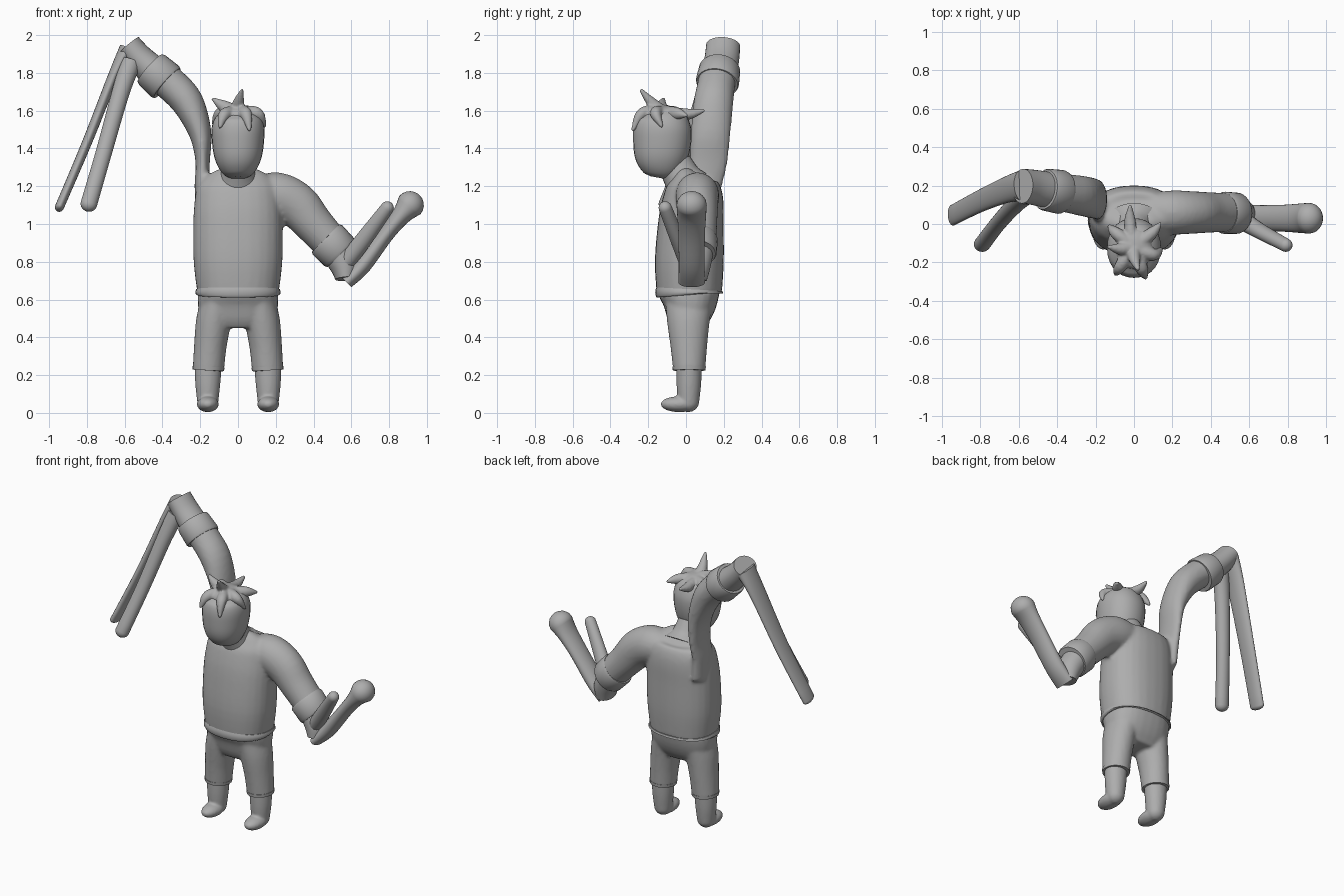
import bpy, bmesh, math
from mathutils import Vector

cube = bpy.data.objects.get("Cube")
if cube:
    bpy.data.objects.remove(cube)

grey = bpy.data.materials.new("plain grey")
grey.use_nodes = True
GREY = (0.42, 0.42, 0.42, 1)
grey.diffuse_color = GREY
grey.node_tree.nodes["Principled BSDF"].inputs["Base Color"].default_value = GREY


def spline(a, b, c, d, t):
    return 0.5 * (2*b + (c - a)*t + (2*a - 5*b + 4*c - d)*t*t + (3*b - a - 3*c + d)*t**3)


def loft(bm, rings, steps=4, round_start=False, round_end=False, power=2.0, sides=28):
    """Rings are (x, y, z, side radius, depth radius); depth follows world y."""
    keys = [Vector(r) for r in rings]
    pts = []
    for i in range(len(keys) - 1):
        a, d = keys[max(i - 1, 0)], keys[min(i + 2, len(keys) - 1)]
        pts += [spline(a, keys[i], keys[i + 1], d, s / steps) for s in range(steps)]
    pts.append(keys[-1])
    pos = [Vector(p[:3]) for p in pts]
    tan = [(pos[min(i + 1, len(pos) - 1)] - pos[max(i - 1, 0)]).normalized()
           for i in range(len(pos))]
    sections = [(pos[i], tan[i], pts[i][3], pts[i][4]) for i in range(len(pos))]

    def dome(sec, sign):
        c, t, rx, ry = sec
        h = min(rx, ry)
        return [(c + t * sign * h * math.sin(a), t, rx * math.cos(a), ry * math.cos(a))
                for a in (0.3, 0.6, 0.9, 1.2, 1.45)]
    if round_start:
        sections = dome(sections[0], -1)[::-1] + sections
    if round_end:
        sections += dome(sections[-1], 1)

    loops = []
    for c, t, rx, ry in sections:
        depth = (Vector((0, 1, 0)) - t * t.y).normalized()
        side = depth.cross(t)
        loop = []
        for k in range(sides):
            a = math.tau * k / sides
            u, v = math.cos(a), math.sin(a)
            u = math.copysign(abs(u) ** (2 / power), u)
            v = math.copysign(abs(v) ** (2 / power), v)
            loop.append(bm.verts.new(c + side * rx * u + depth * ry * v))
        loops.append(loop)
    for p, q in zip(loops, loops[1:]):
        for k in range(sides):
            n = (k + 1) % sides
            bm.faces.new((p[k], p[n], q[n], q[k]))
    bm.faces.new(loops[0][::-1])
    bm.faces.new(loops[-1])


def finish(name, bm, fuse=0, relax=6):
    bmesh.ops.recalc_face_normals(bm, faces=bm.faces)
    mesh = bpy.data.meshes.new(name)
    bm.to_mesh(mesh)
    bm.free()
    mesh.materials.append(grey)
    ob = bpy.data.objects.new(name, mesh)
    bpy.context.collection.objects.link(ob)
    bpy.ops.object.select_all(action='DESELECT')
    ob.select_set(True)
    bpy.context.view_layer.objects.active = ob
    bpy.ops.object.shade_smooth_by_angle(angle=math.radians(40))
    if fuse:
        m = ob.modifiers.new("fuse", 'REMESH')
        m.mode, m.voxel_size, m.use_smooth_shade = 'VOXEL', fuse, True
        s = ob.modifiers.new("relax", 'SMOOTH')
        s.factor, s.iterations = 0.5, relax
    return ob


def part(name, rings, **kw):
    bm = bmesh.new()
    loft(bm, rings, **kw)
    return finish(name, bm)


def slab(z, rx, front, back, x=0):
    return (x, (front + back) / 2, z, rx, (back - front) / 2)


# Shirt: trunk and both sleeves fused into one soft skin
bm = bmesh.new()
loft(bm, [slab(.63, .215, -.155, .19), slab(.8, .235, -.165, .2), slab(1, .237, -.148, .2),
          slab(1.12, .23, -.125, .2), slab(1.2, .215, -.1, .185),
          slab(1.25, .17, -.06, .15), slab(1.272, .09, -.01, .12)], power=2.3)
loft(bm, [(-.18, .1, 1.05, .04, .08), (-.19, .1, 1.2, .04, .09), (-.187, .12, 1.33, .038, .1),
          (-.2, .13, 1.48, .06, .105), (-.265, .145, 1.64, .085, .105),
          (-.35, .16, 1.735, .09, .1), (-.42, .17, 1.79, .09, .1)])
loft(bm, [(.08, .06, 1.16, .09, .1), (.2, .06, 1.155, .12, .115), (.31, .06, 1.1, .12, .11),
          (.4, .06, 1.0, .105, .105), (.51, .06, .88, .095, .1)], round_start=True)
finish("shirt", bm, fuse=.012)

# Shirt hem
part("shirt_hem", [slab(.625, .218, -.155, .19), slab(.635, .226, -.163, .197),
                   slab(.655, .222, -.158, .194)], power=2.3)

# Shorts: hips and two legs fused
bm = bmesh.new()
loft(bm, [slab(.64, .213, -.148, .182), slab(.58, .213, -.125, .165),
          slab(.5, .2, -.1, .13), slab(.45, .17, -.07, .1)], power=2.4)
for s in (-1, 1):
    loft(bm, [slab(.58, .09, -.11, .14, s * .11), slab(.48, .093, -.1, .125, s * .13),
              slab(.35, .086, -.082, .112, s * .147), slab(.225, .083, -.068, .102, s * .157)])
finish("shorts", bm, fuse=.011, relax=4)

# Shins and feet
for s, label in ((1, "left"), (-1, "right")):
    part(label + "_shorts_cuff", [slab(.225, .083, -.07, .103, s * .157),
                                  slab(.245, .085, -.072, .105, s * .156)], steps=1)
    bm = bmesh.new()
    loft(bm, [slab(.26, .073, -.05, .085, s * .158), slab(.15, .066, -.05, .08, s * .16),
              slab(.06, .056, -.045, .07, s * .16)], round_end=True)
    sole = bmesh.ops.create_uvsphere(bm, u_segments=24, v_segments=14, radius=1)["verts"]
    for v in sole:
        v.co = Vector((s * .16 + v.co.x * .058, -.035 + v.co.y * .1, .046 + v.co.z * .042))
    finish(label + "_foot", bm, fuse=.008, relax=4)

# Neck and head
part("neck", [(0, .01, 1.2, .15, .12), (0, -.02, 1.245, .1, .1), (0, -.06, 1.32, .08, .09)])
part("head", [slab(1.245, .035, -.19, -.1), slab(1.26, .072, -.225, -.06),
              slab(1.3, .104, -.255, -.02), slab(1.36, .127, -.275, .01),
              slab(1.44, .138, -.28, .028), slab(1.51, .139, -.277, .028),
              slab(1.56, .122, -.255, .01), slab(1.6, .08, -.21, -.04),
              slab(1.615, .03, -.15, -.1)], power=2.15)

# Hair: a cap with curling tufts
bm = bmesh.new()
crown = bmesh.ops.create_uvsphere(bm, u_segments=24, v_segments=12, radius=1)["verts"]
for v in crown:
    v.co = Vector((v.co.x * .1, -.125 + v.co.y * .11, 1.575 + v.co.z * .055))
tufts = [((0, -.17, 1.63), (.02, -.235, 1.705)), ((-.07, -.13, 1.62), (-.13, -.12, 1.66)),
         ((-.07, -.22, 1.58), (-.095, -.262, 1.515)), ((.04, -.23, 1.585), (.06, -.28, 1.5)),
         ((.1, -.16, 1.585), (.14, -.13, 1.52)), ((.09, -.05, 1.585), (.135, .0, 1.575)),
         ((-.02, 0, 1.58), (-.02, .09, 1.6)), ((-.09, -.05, 1.585), (-.13, -.01, 1.53))]
for mid, tip in tufts:
    loft(bm, [(0, -.12, 1.59, .035, .035), (*mid, .034, .032), (*tip, .011, .011)],
         steps=6, round_end=True, sides=14)
finish("hair", bm, fuse=.007, relax=5)

# Sleeve cuffs
part("right_sleeve_cuff", [(-.375, .165, 1.745, .104, .11), (-.385, .167, 1.754, .11, .115),
                           (-.455, .178, 1.816, .104, .11), (-.465, .18, 1.825, .098, .104)],
     steps=1)
part("left_sleeve_cuff", [(.465, .058, .925, .104, .104), (.475, .058, .915, .11, .11),
                          (.535, .056, .852, .108, .107), (.545, .056, .842, .1, .1)], steps=1)

# Forearms
part("right_forearm", [(-.44, .175, 1.8, .085, .095), (-.52, .19, 1.875, .075, .092),
                       (-.58, .197, 1.945, .07, .09)])
part("left_forearm", [(.52, .056, .86, .08, .09), (.56, .045, .78, .075, .085),
                      (.57, .035, .71, .055, .075)])

# Long split hands
part("right_hand_outer", [(-.585, .2, 1.925, .045, .08), (-.66, .18, 1.78, .03, .07),
                          (-.8, .12, 1.43, .026, .06), (-.945, .045, 1.09, .024, .055)],
     round_end=True)
part("right_hand_inner", [(-.565, .15, 1.86, .055, .05), (-.62, .1, 1.7, .047, .045),
                          (-.71, .0, 1.38, .043, .04), (-.79, -.105, 1.105, .044, .04)],
     round_end=True)
part("left_hand_outer", [(.575, .03, .69, .035, .07), (.66, .03, .78, .045, .068),
                         (.78, .03, .94, .042, .07), (.86, .03, 1.04, .05, .076),
                         (.91, .03, 1.1, .074, .08)], round_end=True)
part("left_hand_inner", [(.56, .02, .78, .045, .05), (.66, -.04, .91, .045, .04),
                         (.79, -.11, 1.085, .035, .035)], round_end=True)
